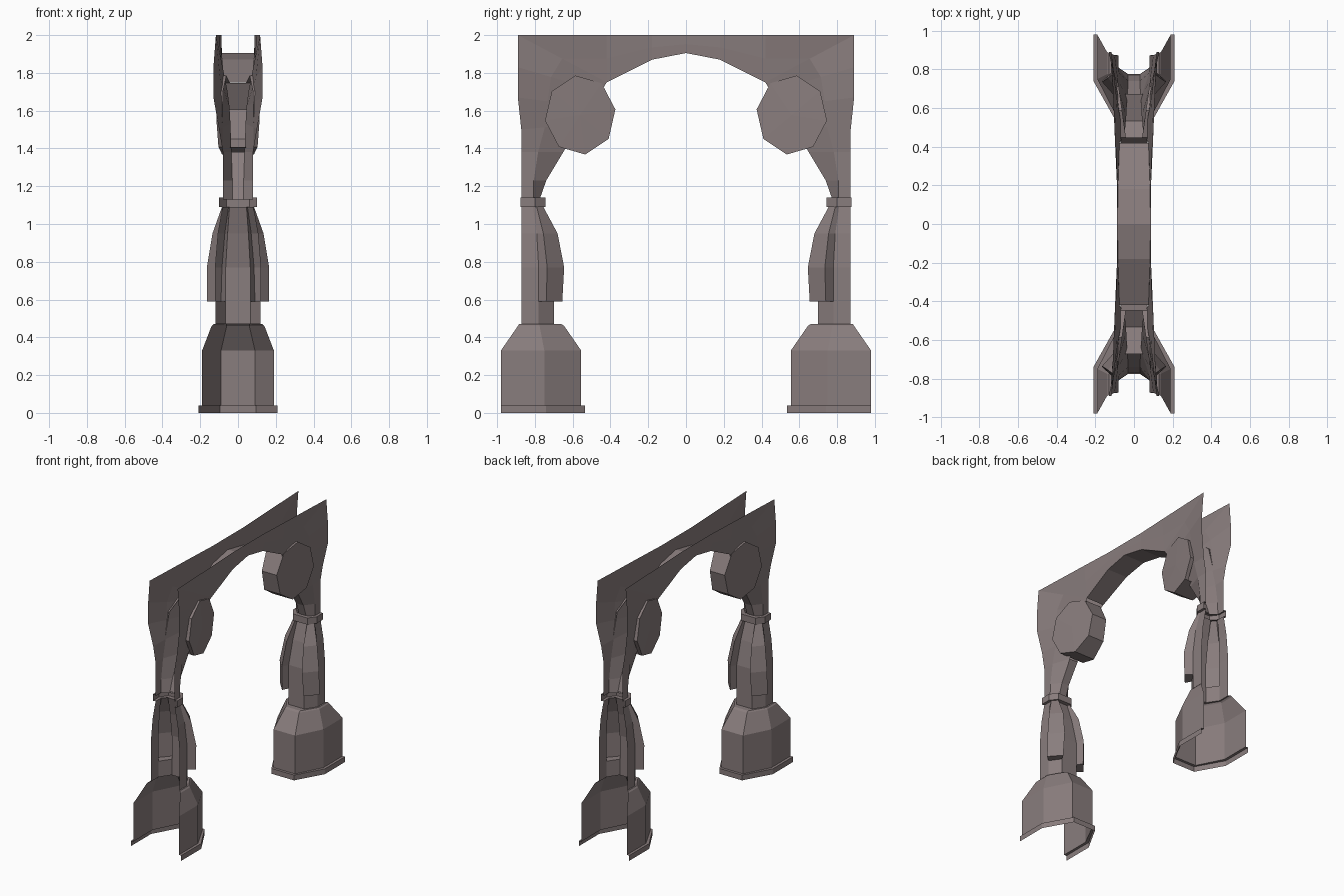
import bpy, bmesh, math

if "Cube" in bpy.data.objects:
    bpy.data.objects.remove(bpy.data.objects["Cube"])

stone = bpy.data.materials.new("grey_brown_stone")
stone.diffuse_color = (0.25, 0.205, 0.205, 1)
stone.use_nodes = True
stone.node_tree.nodes["Principled BSDF"].inputs["Base Color"].default_value = stone.diffuse_color


def finish(name, bm):
    """Quarter model (+x, +y) mirrored to all four corners."""
    me = bpy.data.meshes.new(name)
    bm.to_mesh(me)
    bm.free()
    me.materials.append(stone)
    ob = bpy.data.objects.new(name, me)
    bpy.context.collection.objects.link(ob)
    mod = ob.modifiers.new("mirror", 'MIRROR')
    mod.use_axis = (True, True, False)
    mod.merge_threshold = 0.0005
    return ob


def loft(name, rows, skip=lambda k, i: False, cap=False):
    bm = bmesh.new()
    vs = [[bm.verts.new(p) for p in r] for r in rows]
    for k in range(len(vs) - 1):
        for i in range(len(vs[k]) - 1):
            if not skip(k, i):
                bm.faces.new((vs[k][i], vs[k][i + 1], vs[k + 1][i + 1], vs[k + 1][i]))
    if cap:
        bm.faces.new(vs[0][::-1])
    bmesh.ops.remove_doubles(bm, verts=bm.verts, dist=0.0001)
    return finish(name, bm)


def plan(z, y0, x1, x2, y2, y3):
    """Half of a chamfered U: inner face, slanted face, side face."""
    return [(0, y0, z), (x1, y0, z), (x2, y2, z), (x2, y3, z)]


# pedestal with foot trim and sloped shoulder
col = (.70, .065, .12, .78, .872)
neck = (.775, .045, .08, .81, .872)
base = (.555, .09, .19, .75, .98)
trim = (.535, .095, .21, .74, .98)
loft("pedestal", [plan(0, *trim), plan(.04, *trim), plan(.04, *base), plan(.33, *base),
                  plan(.46, .645, .06, .14, .775, .89), plan(.47, .66, .06, .13, .775, .885),
                  plan(.47, *col)])

# tapering half column, its slanted faces open behind the leaves
loft("column", [plan(.47, *col), plan(.59, *col), plan(.77, *col),
                plan(.95, .735, .055, .105, .79, .872), plan(1.09, *neck)],
     skip=lambda k, i: k >= 1 and i == 1)

# collar ring
ring = (.745, .06, .10, .80, .875)
loft("collar", [plan(1.09, *neck), plan(1.09, *ring), plan(1.14, *ring), plan(1.14, *neck)])

# bulging diagonal leaves around the column
leaf = [(.59, [(.065, .70), (.09, .655), (.165, .74), (.12, .78)]),
        (.77, [(.065, .70), (.085, .645), (.165, .735), (.12, .78)]),
        (.95, [(.055, .735), (.07, .68), (.135, .755), (.105, .79)]),
        (1.09, [(.045, .775), (.05, .755), (.085, .79), (.08, .81)])]
loft("column_leaf", [[(x, y, z) for x, y in pts] for z, pts in leaf], cap=True)

# arch: stations of (strip half width, inner y, inner z,
#                    bend position, bend x, outer x, outer y, outer z)
stations = [(.03, .775, 1.13, .35, .08, .08, .872, 1.13),
            (.03, .74, 1.23, .5, .08, .08, .872, 1.23),
            (.035, .65, 1.38, .6, .08, .08, .872, 1.38),
            (.04, .56, 1.53, .6, .083, .10, .872, 1.50),
            (.045, .50, 1.62, .6, .09, .13, .89, 1.67),
            (.055, .45, 1.70, .6, .095, .13, .89, 1.83),
            (.075, .42, 1.75, .5, .09, .117, .89, 2.0),
            (.075, .42, 1.75, .5, .087, .098, .42, 2.0),
            (.083, .18, 1.87, .5, .087, .087, .18, 2.0),
            (.085, 0, 1.905, .5, .087, .087, 0, 2.0)]
rows = []
for w, yi, zi, t, xm, xo, yo, zo in stations:
    rows.append([(0, yi, zi), (w, yi, zi),
                 (xm, yi + (yo - yi) * t, zi + (zo - zi) * t), (xo, yo, zo)])
# the roundel rim replaces the soffit between stations 2 and 6
loft("arch", rows, skip=lambda k, i: i == 0 and 2 <= k <= 5)

# eight-sided roundel turned slightly inwards; rim runs through on the arch side
bm = bmesh.new()
CY, CZ = .56, 1.577
pt = []
for n in range(8):
    a = math.radians(82 + 45 * n)
    pt.append((CY + .188 * math.cos(a), CZ + .211 * math.sin(a)))


def face_x(y):
    return .062 + (y - .375) * .14


edge = [bm.verts.new((face_x(y), y, z)) for y, z in pt]
centre = bm.verts.new((face_x(CY) + .004, CY, CZ))
for n in range(8):
    m = (n + 1) % 8
    bm.faces.new((centre, edge[n], edge[m]))
    through = n in (1, 2, 3, 4)
    a, b = (bm.verts.new((0 if through else face_x(pt[j][0]) - .03, *pt[j])) for j in (n, m))
    bm.faces.new((edge[m], edge[n], a, b))
finish("roundel", bm)
